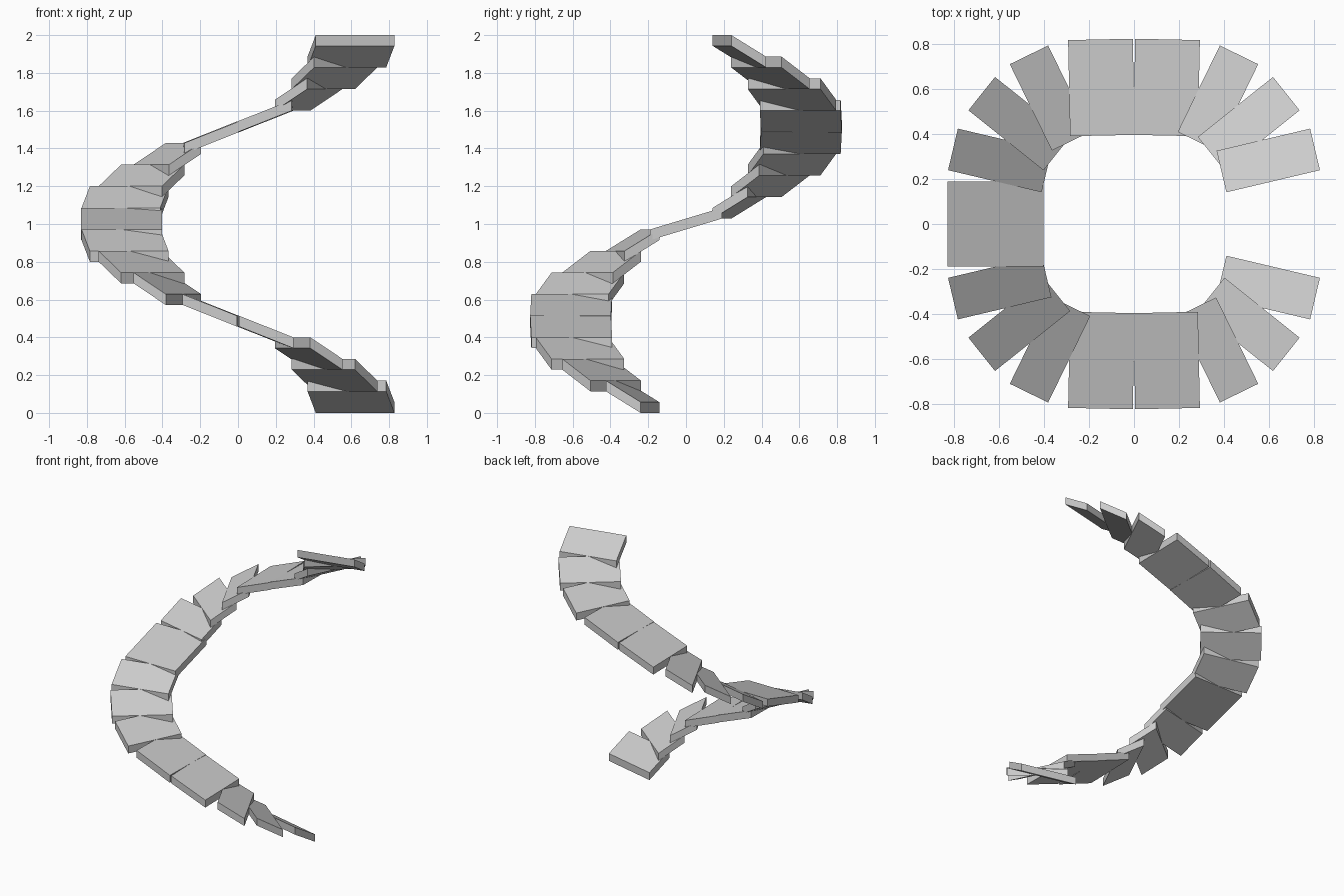
import bpy, bmesh
from math import radians, cos, sin

if "Cube" in bpy.data.objects:
    bpy.data.objects.remove(bpy.data.objects["Cube"])

STEP = 2 / 17.5        # rise of each tread
THICK = STEP / 2       # vertical thickness
DEPTH = 0.428          # radial length

# first quarter of the stair: centre x, centre y, heading in degrees, run
quarter = [
    (0.598, -0.283, -13.3, 0.19),
    (0.511, -0.447, -38.6, 0.19),
    (0.374, -0.561, -64.0, 0.19),
    (0.145, -0.608, -88.8, 0.288),
]
# mirror across x for the second quarter, then across y for the back half
front_half = quarter + [(-x, y, -180 - a, w) for x, y, a, w in reversed(quarter)]
left_tread = [(-0.617, 0.0, -180.0, 0.38)]
back_half = [(x, -y, -360 - a, w) for x, y, a, w in reversed(front_half)]


def tread(index, cx, cy, angle, run):
    """Sloping slab: level across its depth, rising one step along its run."""
    a = radians(angle)
    z0 = index * STEP
    bm = bmesh.new()
    bmesh.ops.create_cube(bm, size=1)
    for v in bm.verts:
        r, t, h = v.co.x * DEPTH, v.co.y * run, v.co.z + 0.5
        rise = (v.co.y + 0.5) * STEP
        v.co = (cx + r * cos(a) + t * sin(a),
                cy + r * sin(a) - t * cos(a),
                z0 + rise + h * THICK)
    bmesh.ops.recalc_face_normals(bm, faces=bm.faces)
    mesh = bpy.data.meshes.new("stair_tread")
    bm.to_mesh(mesh)
    bm.free()
    ob = bpy.data.objects.new(f"stair_tread_{index + 1:02d}", mesh)
    bpy.context.collection.objects.link(ob)


# spiral of treads from the floor to the top
for i, spec in enumerate(front_half + left_tread + back_half):
    tread(i, *spec)
